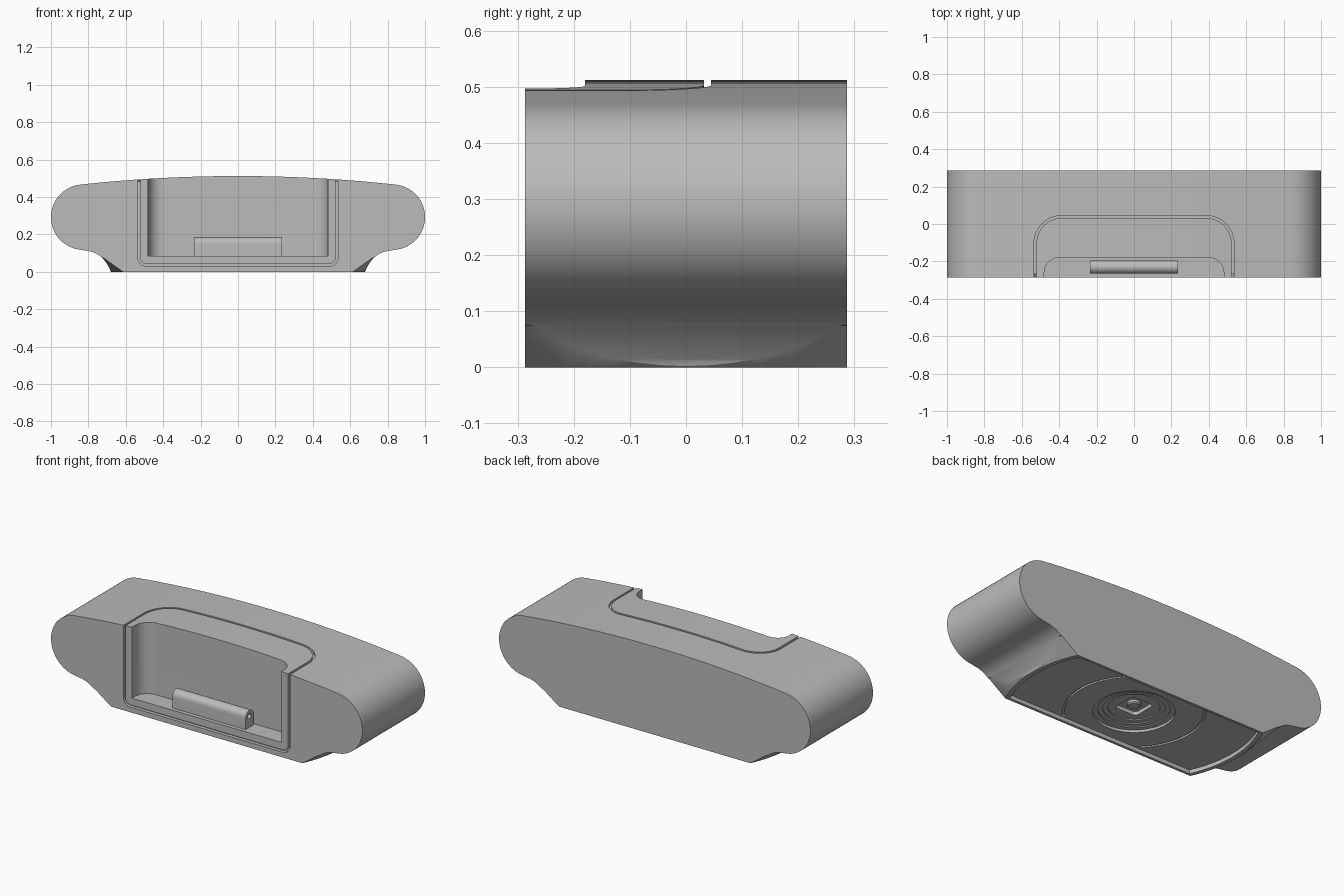
import bpy, bmesh, math
from math import sin, cos, radians, pi

cube = bpy.data.objects.get("Cube")
if cube:
    bpy.data.objects.remove(cube, do_unlink=True)

DEPTH = 0.287          # half depth of the body

grey = bpy.data.materials.new("mid_grey")
grey.use_nodes = True
colour = (0.5, 0.5, 0.5, 1)
grey.diffuse_color = colour
for node in grey.node_tree.nodes:
    if node.type == 'BSDF_PRINCIPLED':
        node.inputs["Base Color"].default_value = colour


def finish_mesh(name, bm):
    bmesh.ops.recalc_face_normals(bm, faces=bm.faces[:])
    mesh = bpy.data.meshes.new(name)
    bm.to_mesh(mesh)
    bm.free()
    obj = bpy.data.objects.new(name, mesh)
    bpy.context.collection.objects.link(obj)
    return obj


def loft(name, rings):
    """Closed solid through rings of equal point count."""
    bm = bmesh.new()
    loops = [[bm.verts.new(p) for p in ring] for ring in rings]
    n = len(loops[0])
    for a, b in zip(loops, loops[1:]):
        for i in range(n):
            j = (i + 1) % n
            bm.faces.new((a[i], a[j], b[j], b[i]))
    bm.faces.new(loops[0])
    bm.faces.new(loops[-1])
    return finish_mesh(name, bm)


def prism(name, pts, axis, lo, hi):
    place = {'X': lambda p, t: (t, p[0], p[1]),
             'Y': lambda p, t: (p[0], t, p[1]),
             'Z': lambda p, t: (p[0], p[1], t)}[axis]
    return loft(name, [[place(p, t) for p in pts] for t in (lo, hi)])


def lathe(name, profile, sides=96):
    return loft(name, [[(r * cos(2 * pi * i / sides), r * sin(2 * pi * i / sides), z)
                        for i in range(sides)] for r, z in profile])


def arc(cx, cy, r, start, end, steps=12):
    angles = [radians(start + (end - start) * i / steps) for i in range(steps + 1)]
    return [(cx + r * cos(a), cy + r * sin(a)) for a in angles]


def u_path(half, near, far, r):
    """U outline from the right leg, across the far side, to the left leg."""
    s = 1 if far > near else -1
    corner = arc(half - r, far - s * r, r, 0, 90 * s)
    right = [(half, near)] + corner
    return right + [(-x, y) for x, y in reversed(right)]


def carve(target, tool, operation='DIFFERENCE'):
    mod = target.modifiers.new("carve", 'BOOLEAN')
    mod.operation = operation
    mod.solver = 'EXACT'
    mod.object = tool
    tool.hide_render = True
    bpy.context.view_layer.objects.active = target
    bpy.ops.object.modifier_apply(modifier=mod.name)
    bpy.data.objects.remove(tool, do_unlink=True)


def shade(obj):
    obj.data.materials.clear()
    obj.data.materials.append(grey)
    for poly in obj.data.polygons:
        poly.material_index = 0
    bpy.ops.object.select_all(action='DESELECT')
    obj.select_set(True)
    bpy.context.view_layer.objects.active = obj
    bpy.ops.object.shade_smooth_by_angle(angle=radians(30))


# Body: arched top, round ends, flared foot
half = [(0.84 * i / 16, 0.512 - 0.0645 * (0.84 * i / 16) ** 2) for i in range(1, 16)]
half += arc(0.825, 0.292, 0.175, 84, -80, 32)
for i in range(13):
    t = i / 12
    half.append(((1 - t) ** 2 * 0.80 + 2 * t * (1 - t) * 0.715 + t * t * 0.68,
                 (1 - t) ** 2 * 0.111 + 2 * t * (1 - t) * 0.095))
outline = [(0, 0.512)] + half + [(-x, z) for x, z in reversed(half)]
body = prism("body", outline, 'Y', -DEPTH, DEPTH)

# Round the foot ends into a shallow cone
carve(body, lathe("foot_limit", [(0.615, -0.05), (0.678, 0), (0.775, 0.075),
                                 (1.3, 0.082), (1.3, 0.8)]), 'INTERSECT')

# Front pocket, open at the front and top
carve(body, prism("pocket_cut", u_path(0.48, -0.4, -0.18, 0.08), 'Z', 0.085, 0.7))

# Seam around the insert, on the top and on the front
top_seam = u_path(0.535, -0.4, 0.045, 0.15) + u_path(0.522, -0.4, 0.032, 0.137)[::-1]
carve(body, prism("top_seam_cut", top_seam, 'Z', 0.482, 0.7))
front_seam = u_path(0.535, 0.7, 0.03, 0.045) + u_path(0.522, 0.7, 0.043, 0.032)[::-1]
carve(body, prism("front_seam_cut", front_seam, 'Y', -0.4, -DEPTH + 0.02))

# Underside: shallow recess with arc ends
edge_y = 0.272
span = math.degrees(math.asin(edge_y / 0.655))
recess = arc(0, 0, 0.655, -span, span, 24) + arc(0, 0, 0.655, 180 - span, 180 + span, 24)
carve(body, prism("recess_cut", recess, 'Z', -0.05, 0.022))

# Underside: two arc grooves
for turn in (0, 180):
    groove = arc(0, 0, 0.365, turn - 47, turn + 47, 24)
    groove += arc(0, 0, 0.353, turn + 47, turn - 47, 24)
    carve(body, prism("groove_cut", groove, 'Z', -0.05, 0.032))

# Underside: stepped round socket with a square mount in the middle
steps = [(0.21, -0.05)]
for i in range(4):
    r, z = 0.21 - 0.026 * i, 0.036 + 0.006 * i
    steps += [(r, z), (r - 0.026, z)]
carve(body, lathe("socket_cut", steps, 64))
square = []
for sx, sy, a in ((1, 1, 0), (-1, 1, 90), (-1, -1, 180), (1, -1, 270)):
    square += arc(sx * 0.05, sy * 0.05, 0.02, a, a + 90, 5)
carve(body, prism("mount_cut", square, 'Z', -0.05, 0.075))
shade(body)

mount_screw = lathe("mount_screw", [(0.035, 0.08), (0.035, 0.062), (0.028, 0.056)], 32)
shade(mount_screw)

# Connector bar in the pocket: round top and a small hole at each end
bar = [(-0.265, 0.08)] + arc(-0.23, 0.15, 0.035, 180, 0, 16) + [(-0.195, 0.08)]
connector = prism("connector_bar", bar, 'X', -0.235, 0.235)
for lo, hi in ((-0.3, -0.2), (0.2, 0.3)):
    carve(connector, prism("pin_hole_cut", arc(-0.23, 0.15, 0.015, 0, 345, 23), 'X', lo, hi))
shade(connector)
